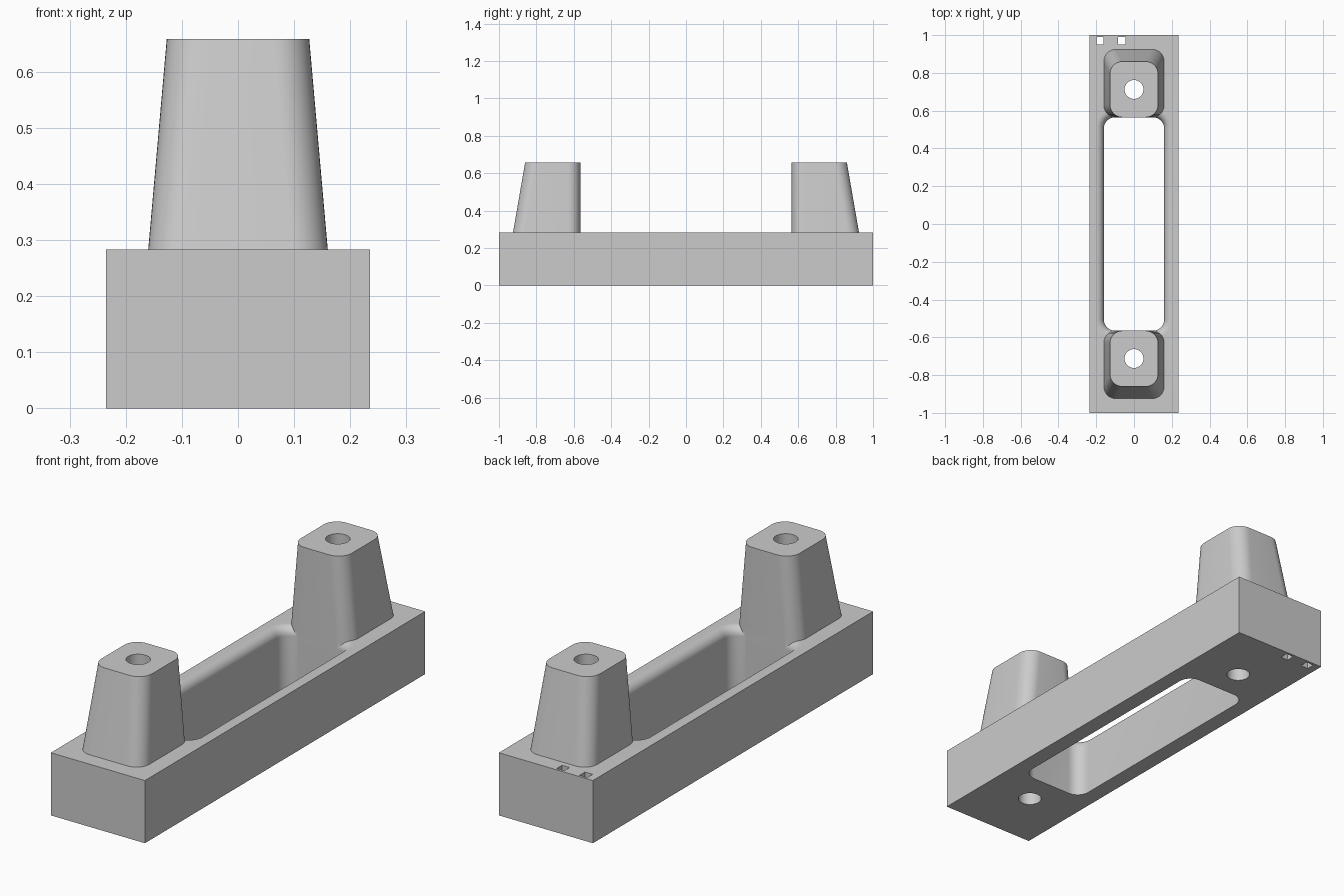
import bpy, bmesh, math

cube = bpy.data.objects.get("Cube")
if cube:
    bpy.data.objects.remove(cube, do_unlink=True)

BASE_TOP, POST_TOP = 0.283, 0.658
SLOT_X, SLOT_Y = 0.16, 0.565
HOLE_Y, FILLET = 0.7125, 0.04

grey = bpy.data.materials.new("plain grey")
grey.use_nodes = True
grey.diffuse_color = (0.6, 0.6, 0.6, 1)
grey.node_tree.nodes["Principled BSDF"].inputs["Base Color"].default_value = (0.6, 0.6, 0.6, 1)


def rounded_rect(hx, y0, y1, r, z, steps=10):
    """Counter-clockwise ring of points with rounded corners."""
    corners = [(hx - r, y1 - r), (r - hx, y1 - r), (r - hx, y0 + r), (hx - r, y0 + r)]
    ring = []
    for q, (cx, cy) in enumerate(corners):
        for i in range(steps + 1):
            a = math.pi / 2 * (q + i / steps)
            ring.append((cx + r * math.cos(a), cy + r * math.sin(a), z))
    return ring


def box_ring(hx, y0, y1, z, cx=0):
    return [(cx + hx, y1, z), (cx - hx, y1, z), (cx - hx, y0, z), (cx + hx, y0, z)]


def circle(cy, r, z, n=40):
    return [(r * math.cos(2 * math.pi * i / n), cy + r * math.sin(2 * math.pi * i / n), z)
            for i in range(n)]


def loft(name, rings):
    """Closed solid through a stack of rings, bottom to top."""
    bm = bmesh.new()
    loops = [[bm.verts.new(p) for p in ring] for ring in rings]
    for low, high in zip(loops, loops[1:]):
        for i in range(len(low)):
            j = (i + 1) % len(low)
            bm.faces.new((low[i], low[j], high[j], high[i]))
    bm.faces.new(loops[0][::-1])
    bm.faces.new(loops[-1])
    bmesh.ops.recalc_face_normals(bm, faces=bm.faces)
    mesh = bpy.data.meshes.new(name)
    bm.to_mesh(mesh)
    bm.free()
    mesh.materials.append(grey)
    obj = bpy.data.objects.new(name, mesh)
    bpy.context.collection.objects.link(obj)
    return obj


def combine(target, tool, operation):
    mod = target.modifiers.new(operation.title(), "BOOLEAN")
    mod.operation, mod.object, mod.solver = operation, tool, "EXACT"
    bpy.context.view_layer.objects.active = target
    bpy.ops.object.modifier_apply(modifier=mod.name)
    bpy.data.objects.remove(tool, do_unlink=True)


# Base block
body = loft("bracket_body", [box_ring(0.235, -1, 1, z) for z in (0, BASE_TOP)])

# Long slot whose upper rim is rounded over
rings = [rounded_rect(SLOT_X, -SLOT_Y, SLOT_Y, 0.06, -0.1)]
for i in range(11):
    a = math.pi / 2 * i / 10
    d = FILLET * (1 - math.cos(a))
    z = BASE_TOP - FILLET * (1 - math.sin(a))
    rings.append(rounded_rect(SLOT_X + d, -SLOT_Y - d, SLOT_Y + d, 0.06 + d, z))
rings.append([(x, y, BASE_TOP + 0.1) for x, y, z in rings[-1]])
combine(body, loft("slot_cutter", rings), "DIFFERENCE")

# Tapered posts, upright on the slot side, each with a bore through the base
for side in (-1, 1):
    def post_ring(hx, outer, z):
        y0, y1 = sorted((side * SLOT_Y, side * outer))
        return rounded_rect(hx, y0, y1, 0.065, z)

    post = loft("post", [post_ring(0.16, 0.925, 0.2), post_ring(0.16, 0.925, BASE_TOP),
                         post_ring(0.127, 0.86, POST_TOP)])
    combine(body, post, "UNION")
    bore = loft("bore_cutter", [circle(side * HOLE_Y, 0.05, z) for z in (-0.1, 0.8)])
    combine(body, bore, "DIFFERENCE")

# Two small square holes at the back edge
for x in (-0.18, -0.065):
    pin = loft("pin_cutter", [box_ring(0.019, 0.951, 0.989, z, x) for z in (-0.1, 0.4)])
    combine(body, pin, "DIFFERENCE")

# Smooth the round surfaces, keep the hard edges
bpy.ops.object.select_all(action="DESELECT")
body.select_set(True)
bpy.context.view_layer.objects.active = body
bpy.ops.object.shade_smooth_by_angle(angle=math.radians(30))
